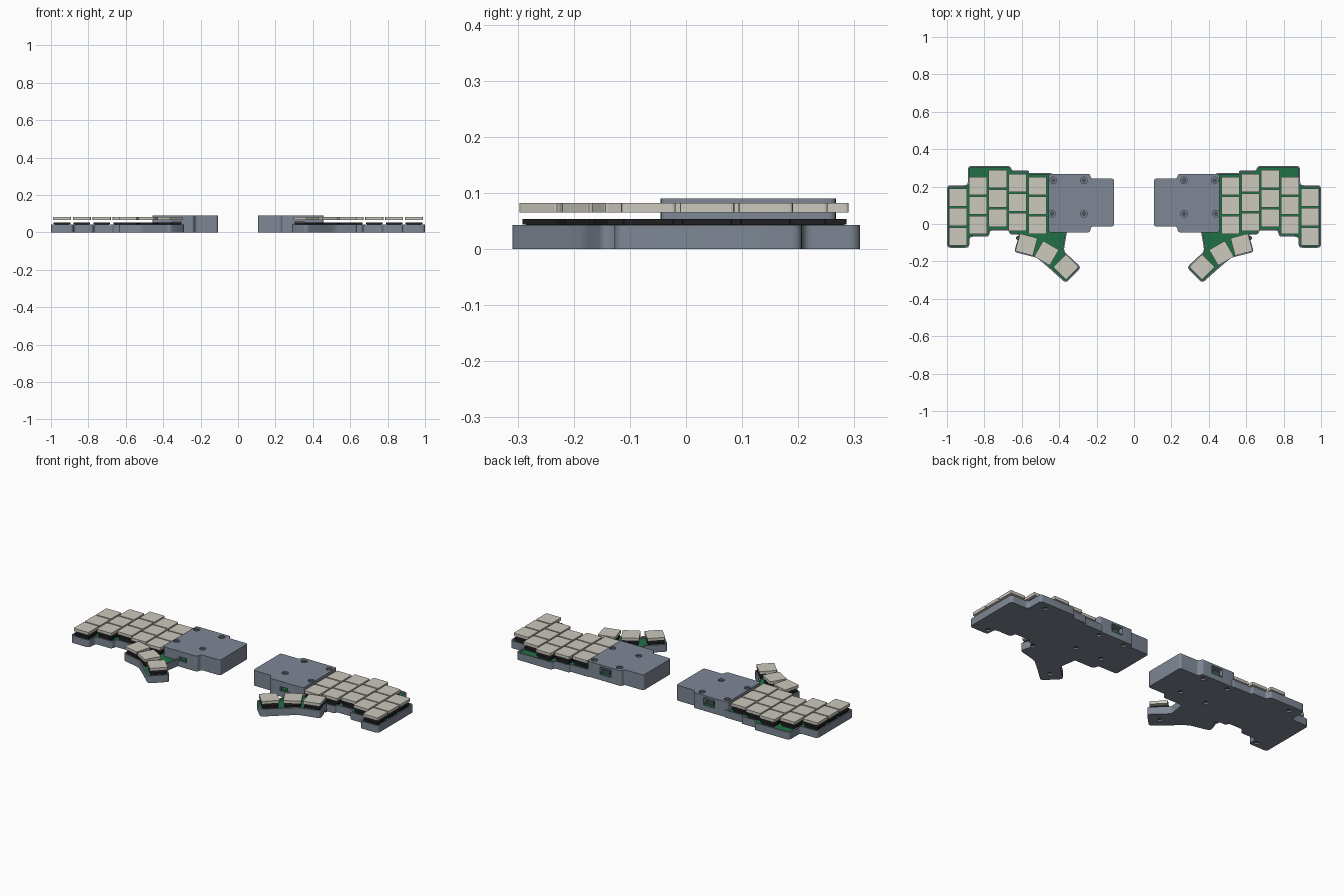
import bpy, bmesh
from math import radians, pi
from mathutils import Matrix, Vector

cube = bpy.data.objects.get("Cube")
if cube:
    bpy.data.objects.remove(cube, do_unlink=True)


def material(name, rgb):
    m = bpy.data.materials.new(name)
    m.use_nodes = True
    m.diffuse_color = (*rgb, 1)
    m.node_tree.nodes["Principled BSDF"].inputs["Base Color"].default_value = (*rgb, 1)
    return m


GREY = material("slate_grey_case", (0.21, 0.245, 0.3))
CREAM = material("warm_white_caps", (0.6, 0.58, 0.51))
GREEN = material("green_board", (0.014, 0.16, 0.06))
BLACK = material("black_switches", (0.014, 0.014, 0.016))
STEEL = material("dark_screws", (0.07, 0.08, 0.1))


def finish(name, bm, *mats):
    bmesh.ops.recalc_face_normals(bm, faces=bm.faces)
    mesh = bpy.data.meshes.new(name)
    bm.to_mesh(mesh)
    bm.free()
    for m in mats:
        mesh.materials.append(m)
    ob = bpy.data.objects.new(name, mesh)
    bpy.context.collection.objects.link(ob)
    return ob


def rounded(points, radius, steps=4):
    """Round every corner of a closed outline."""
    out = []
    pts = [Vector(p) for p in points]
    for i, p in enumerate(pts):
        a, b = pts[i - 1] - p, pts[(i + 1) % len(pts)] - p
        r = min(radius, 0.45 * a.length, 0.45 * b.length)
        a, b = p + a.normalized() * r, p + b.normalized() * r
        for k in range(steps + 1):
            t = k / steps
            out.append(a * (1 - t) ** 2 + p * 2 * t * (1 - t) + b * t * t)
    return out


def prism(bm, points, z0, z1):
    """Extrude an outline and return its top face."""
    base = bm.faces.new([bm.verts.new((p[0], p[1], z0)) for p in points])
    geom = bmesh.ops.extrude_face_region(bm, geom=[base], use_keep_orig=True)["geom"]
    bmesh.ops.translate(bm, vec=(0, 0, z1 - z0),
                        verts=[g for g in geom if isinstance(g, bmesh.types.BMVert)])
    bmesh.ops.recalc_face_normals(bm, faces=bm.faces)
    return [g for g in geom if isinstance(g, bmesh.types.BMFace) and abs(g.normal.z) > 0.9][0]


def rect(x0, x1, y0, y1):
    return [(x0, y0), (x1, y0), (x1, y1), (x0, y1)]


def block(name, outline, z0, z1, mat):
    bm = bmesh.new()
    prism(bm, outline, z0, z1)
    return finish(name, bm, mat)


def cylinder(bm, x, y, z0, z1, r):
    bmesh.ops.create_cone(bm, cap_ends=True, segments=16, radius1=r, radius2=r, depth=z1 - z0,
                          matrix=Matrix.Translation((x, y, (z0 + z1) / 2)))


def carve(ob, cutter):
    """Subtract the cutter and keep the result as plain mesh."""
    mod = ob.modifiers.new("openings", "BOOLEAN")
    mod.operation, mod.solver, mod.object = "DIFFERENCE", "EXACT", cutter
    deps = bpy.context.evaluated_depsgraph_get()
    mesh = bpy.data.meshes.new_from_object(ob.evaluated_get(deps))
    ob.modifiers.clear()
    ob.data = mesh


def smooth(ob):
    bpy.ops.object.select_all(action="DESELECT")
    ob.select_set(True)
    bpy.context.view_layer.objects.active = ob
    bpy.ops.object.shade_smooth_by_angle(angle=radians(30))


# Tray outline: stepped columns, then the thumb fan
TRAY = [(.42, .25), (.44, .272), (.562, .272), (.562, .285), (.652, .285), (.662, .31),
        (.888, .31), (.888, .207), (1, .207), (1, -.127), (.88, -.127), (.88, -.068),
        (.775, -.068), (.77, -.035), (.67, -.035), (.665, -.055), (.612, -.055),
        (.642, -.15), (.52, -.18), (.47, -.222), (.365, -.316), (.282, -.232),
        (.376, -.145), (.355, -.02), (.42, -.02)]
COVER = [(.107, -.013), (.23, -.013), (.235, -.045), (.457, -.045), (.457, .267),
         (.235, .267), (.23, .243), (.107, .243)]

# Key positions (x, y, turn): five columns of three, then three thumb keys
PITCH, ROW = 0.1063, 0.1045
COLUMN_TOPS = [.142, .204, .2415, .219, .203]
KEYS = [(.941 - PITCH * c, top - ROW * r, 0)
        for c, top in enumerate(COLUMN_TOPS) for r in range(3)]
KEYS += [(.575, -.11, 15), (.468, -.156, 30), (.364, -.23, 45)]

COVER_SCREWS = [(.268, .233), (.432, .233), (.268, .055), (.438, .055)]
BASE_SCREWS = COVER_SCREWS + [(.82, .265), (.905, -.095), (.62, -.075), (.37, -.235)]


def square(half, r):
    return rounded(rect(-half, half, -half, half), r, 2)


# Shared key meshes
cap = block("keycap", square(.0485, .006), .065, .082, CREAM)
bm = bmesh.new()
prism(bm, square(.0445, .004), .044, .053)
prism(bm, square(.040, .003), .033, .044)
switch = finish("switch", bm, BLACK)
cap_mesh, switch_mesh = cap.data, switch.data
bpy.data.objects.remove(cap)
bpy.data.objects.remove(switch)

for side, s in (("left", 1), ("right", -1)):
    def flip(points):
        return [(s * p[0], p[1]) for p in points]

    # Tray with a rim and the board sunk inside it
    bm = bmesh.new()
    top = prism(bm, flip(rounded(TRAY, .02)), 0, .043)
    bmesh.ops.inset_region(bm, faces=[top], thickness=.008, use_even_offset=True)
    geom = bmesh.ops.extrude_face_region(bm, geom=[top])["geom"]
    bmesh.ops.delete(bm, geom=[top], context="FACES_ONLY")
    bmesh.ops.translate(bm, vec=(0, 0, -.009),
                        verts=[g for g in geom if isinstance(g, bmesh.types.BMVert)])
    for g in geom:
        if isinstance(g, bmesh.types.BMFace):
            g.material_index = 1
    tray = finish("tray_" + side, bm, GREY, GREEN)

    # Controller cover
    cover = block("controller_cover_" + side, flip(rounded(COVER, .014)), 0, .09, GREY)

    # Screw holes and port openings
    bm = bmesh.new()
    for x, y in BASE_SCREWS:
        cylinder(bm, s * x, y, -.01, .012, .014)
    for x, y in COVER_SCREWS:
        cylinder(bm, s * x, y, .08, .1, .018)
    prism(bm, flip(rect(.302, .372, .24, .3)), .032, .078)
    prism(bm, flip(rect(.305, .352, -.08, -.015)), .032, .058)
    cutter = finish("opening_cutter", bm, GREY)
    cutter.hide_render = True
    for ob in (tray, cover):
        carve(ob, cutter)
        smooth(ob)
    bpy.data.objects.remove(cutter)

    # Board edges and plug socket seen through the openings
    block("board_edge_back_" + side, flip(rect(.302, .372, .24, .26)), .032, .044, GREEN)
    block("board_edge_front_" + side, flip(rect(.305, .352, -.035, -.015)), .032, .04, GREEN)
    block("socket_" + side, flip(rect(.316, .358, .24, .258)), .044, .062, STEEL)

    # Screw heads
    bm = bmesh.new()
    for x, y in COVER_SCREWS:
        cylinder(bm, s * x, y, .079, .086, .012)
    for x, y in BASE_SCREWS:
        cylinder(bm, s * x, y, .007, .0125, .011)
    finish("screws_" + side, bm, STEEL)

    # Switches and caps
    for i, (x, y, turn) in enumerate(KEYS):
        for part, mesh in (("switch", switch_mesh), ("keycap", cap_mesh)):
            ob = bpy.data.objects.new(f"{part}_{side}_{i + 1}", mesh)
            ob.location = (s * x, y, 0)
            ob.rotation_euler.z = s * radians(turn)
            bpy.context.collection.objects.link(ob)
